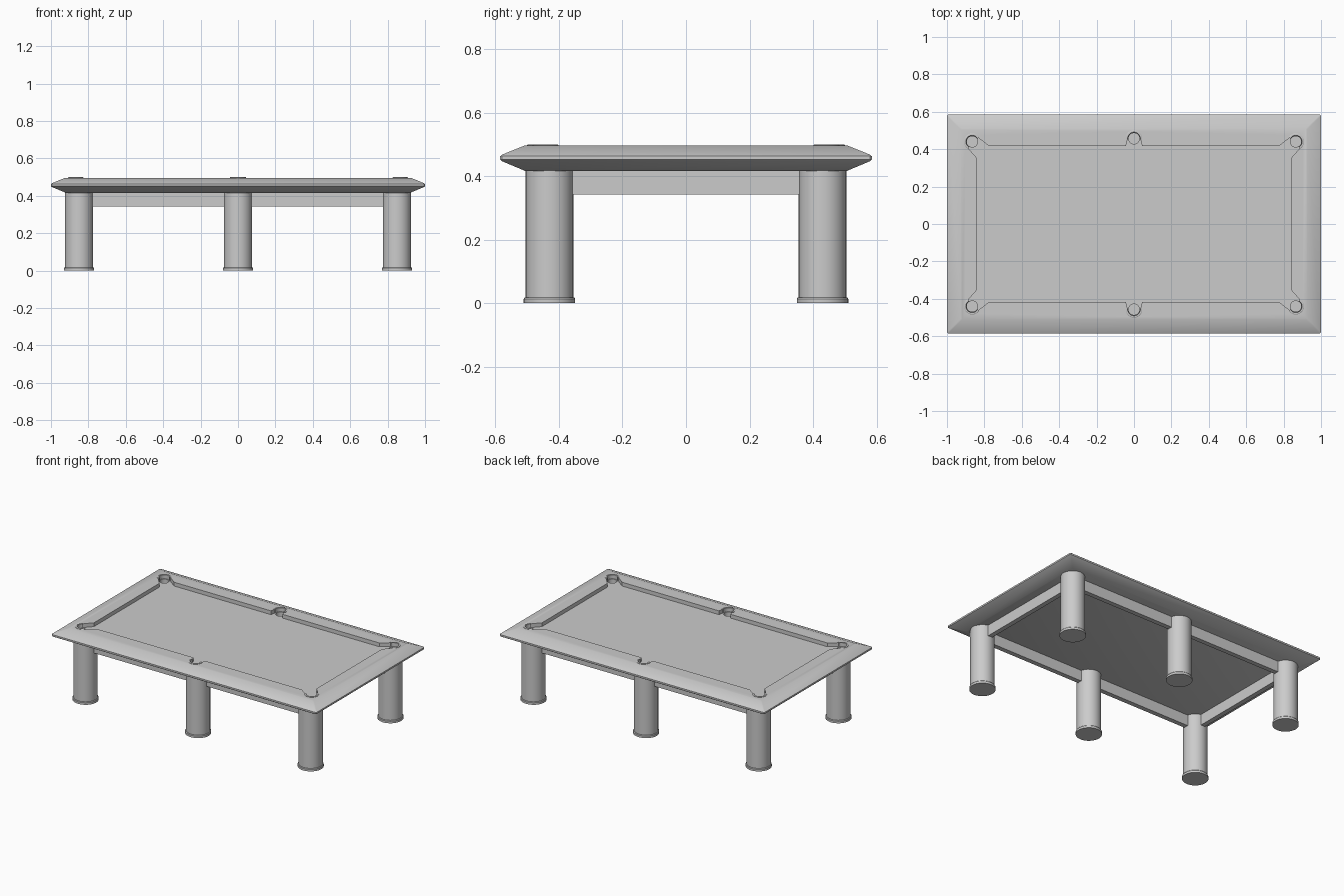
import bpy, bmesh
from math import cos, sin, pi, radians, atan2

if "Cube" in bpy.data.objects:
    bpy.data.objects.remove(bpy.data.objects["Cube"])

CLOTH_Z, TOP_Z = 0.47, 0.496
# pocket centres (x, y)
POCKETS = [(sx * 0.865, sy * 0.44) for sx in (-1, 1) for sy in (-1, 1)]
POCKETS += [(0, sy * 0.457) for sy in (-1, 1)]


def loft(name, loops, closed=False):
    """Skin equal-length 3D loops; cap the ends, or join last to first if closed."""
    bm = bmesh.new()
    rows = [[bm.verts.new(p) for p in loop] for loop in loops]
    n = len(rows[0])
    pairs = list(zip(rows, rows[1:])) + ([(rows[-1], rows[0])] if closed else [])
    for a, b in pairs:
        for i in range(n):
            j = (i + 1) % n
            bm.faces.new((a[i], a[j], b[j], b[i]))
    if not closed:
        bm.faces.new(rows[0])
        bm.faces.new(rows[-1])
    bmesh.ops.recalc_face_normals(bm, faces=bm.faces)
    me = bpy.data.meshes.new(name)
    bm.to_mesh(me)
    bm.free()
    ob = bpy.data.objects.new(name, me)
    bpy.context.collection.objects.link(ob)
    return ob


def smooth(ob):
    bpy.ops.object.select_all(action='DESELECT')
    ob.select_set(True)
    bpy.context.view_layer.objects.active = ob
    bpy.ops.object.shade_smooth_by_angle(angle=radians(30))


def turned(name, x, y, profile, seg=32):
    """Round part from (radius, z) pairs."""
    ob = loft(name, [[(x + r * cos(2 * pi * i / seg), y + r * sin(2 * pi * i / seg), z)
                      for i in range(seg)] for r, z in profile])
    smooth(ob)
    return ob


def prism(name, pts, z0, z1):
    return loft(name, [[(x, y, z) for x, y in pts] for z in (z0, z1)])


def box(name, x0, x1, y0, y1, z0, z1):
    return prism(name, [(x0, y0), (x1, y0), (x1, y1), (x0, y1)], z0, z1)


def cut(ob, cutter):
    cutter.hide_render = True
    m = ob.modifiers.new("cut", 'BOOLEAN')
    m.operation, m.solver, m.object = 'DIFFERENCE', 'EXACT', cutter
    bpy.context.view_layer.objects.active = ob
    bpy.ops.object.modifier_apply(modifier=m.name)
    bpy.data.objects.remove(cutter)


def slab_loop(inset, z, c=0.006):
    """Rectangle with tiny clipped corners."""
    x, y = 1 - inset, 0.585 - inset
    return [(x - c, -y, z), (x, c - y, z), (x, y - c, z), (x - c, y, z),
            (c - x, y, z), (-x, y - c, z), (-x, c - y, z), (c - x, -y, z)]


# table top with sloped mitred rails
top = loft("table_top", [slab_loop(i, z) for i, z in
                         [(0.08, 0.416), (0.006, 0.447), (0, 0.452), (0, 0.463),
                          (0.006, 0.468), (0.075, TOP_Z)]])

# playing field recess with angled pocket jaws, quarter outline mirrored all round
quarter = [(0.84, 0.353), (0.893, 0.412), (0.838, 0.465), (0.775, 0.417),
           (0.043, 0.417), (0.036, 0.455)]
outline = []
for sx, sy in ((1, 1), (-1, 1), (-1, -1), (1, -1)):
    pts = [(sx * x, sy * y) for x, y in quarter]
    outline += pts if sx * sy > 0 else pts[::-1]
cut(top, prism("field_cutter", outline, CLOTH_Z, 0.6))

# pocket wells, wide above the cloth and narrower below it
for x, y in POCKETS:
    cut(top, turned("pocket_cutter", x, y, [(0.029, 0.43), (0.029, CLOTH_Z + 0.0005),
                                            (0.037, CLOTH_Z + 0.0005), (0.037, 0.6)]))
smooth(top)

# raised pocket liners, open toward the field
for k, (x, y) in enumerate(POCKETS):
    mid = atan2(y, x) if x == 0 else atan2(1 if y > 0 else -1, 1 if x > 0 else -1)
    half, n = radians(105), 24
    section = [(0.032, 0.472), (0.032, 0.498), (0.034, 0.5), (0.041, 0.5),
               (0.044, 0.498), (0.044, 0.49), (0.038, 0.472)]
    arc = [mid - half + 2 * half * i / n for i in range(n + 1)]
    smooth(loft(f"pocket_liner_{k + 1}",
                [[(x + r * cos(a), y + r * sin(a), z) for r, z in section] for a in arc]))

# six round legs with foot discs
for x in (-0.85, 0, 0.85):
    for y in (-0.43, 0.43):
        turned("leg", x, y, [(0.075, 0.015), (0.075, 0.42)])
        turned("leg_foot", x, y, [(0.081, 0), (0.081, 0.014), (0.078, 0.018)])

# apron boards between the legs
for s in (-1, 1):
    box("long_apron", -0.85, 0.85, s * 0.43 - 0.016, s * 0.43 + 0.016, 0.342, 0.42)
    box("end_apron", s * 0.85 - 0.016, s * 0.85 + 0.016, -0.43, 0.43, 0.342, 0.42)
